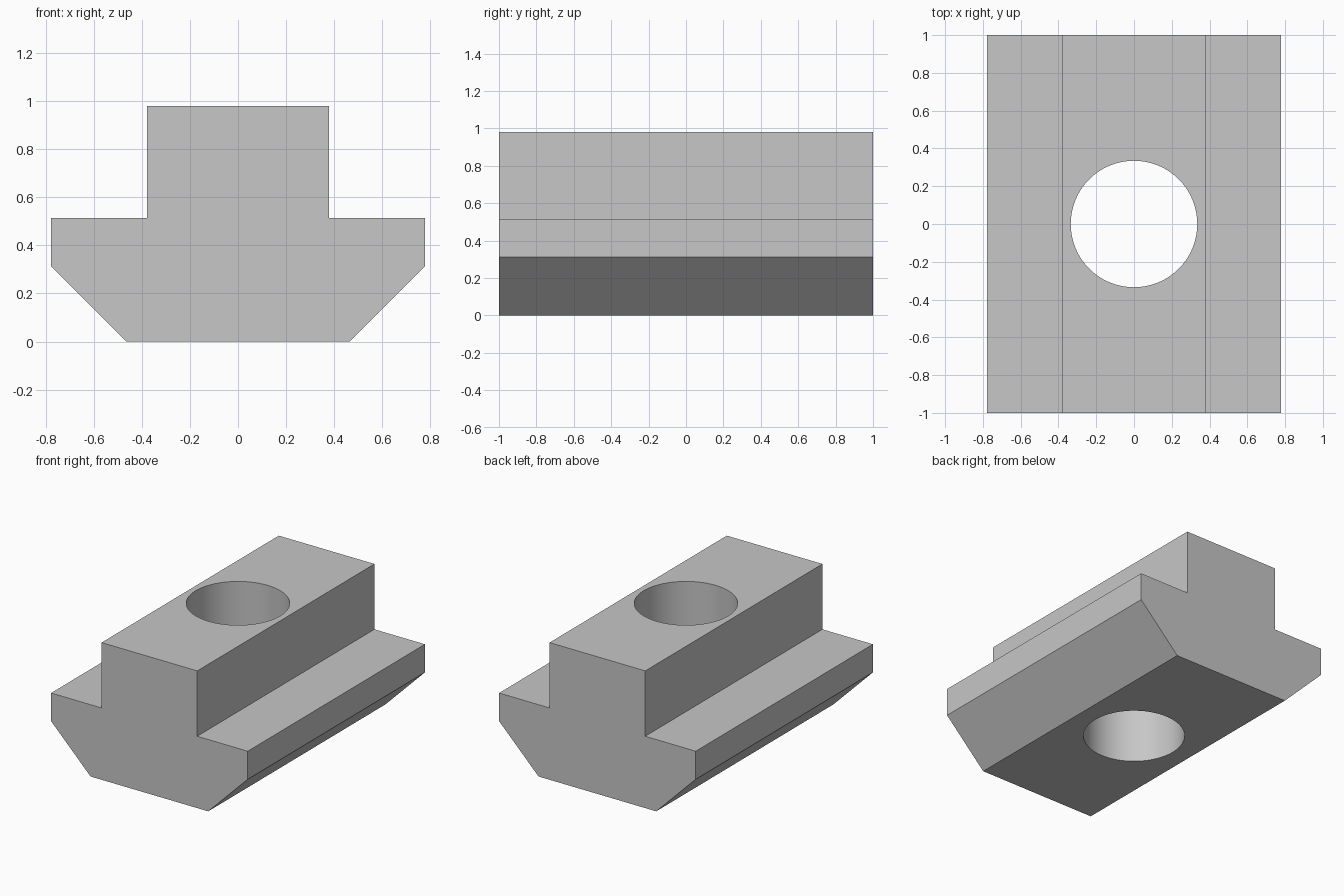
import bpy
import bmesh
from math import radians

LENGTH = 2.0
HOLE_RADIUS = 0.335

default = bpy.data.objects.get("Cube")
if default:
    bpy.data.objects.remove(default, do_unlink=True)

# Plain grey metal
steel = bpy.data.materials.new("grey steel")
steel.use_nodes = True
grey = (0.57, 0.57, 0.57, 1.0)
steel.diffuse_color = grey
steel.node_tree.nodes["Principled BSDF"].inputs["Base Color"].default_value = grey


def add_object(name, bm):
    bmesh.ops.recalc_face_normals(bm, faces=bm.faces)
    mesh = bpy.data.meshes.new(name)
    bm.to_mesh(mesh)
    bm.free()
    mesh.materials.append(steel)
    obj = bpy.data.objects.new(name, mesh)
    bpy.context.collection.objects.link(obj)
    return obj


# Nut body: half profile (x, z) mirrored, then extruded along y
half = [(0.465, 0), (0.777, 0.312), (0.777, 0.513), (0.378, 0.513), (0.378, 0.98)]
profile = half + [(-x, z) for x, z in reversed(half)]
bm = bmesh.new()
face = bm.faces.new([bm.verts.new((x, -LENGTH / 2, z)) for x, z in profile])
extruded = bmesh.ops.extrude_face_region(bm, geom=[face])["geom"]
bmesh.ops.translate(bm, vec=(0, LENGTH, 0),
                    verts=[v for v in extruded if isinstance(v, bmesh.types.BMVert)])
body = add_object("slot_nut_body", bm)

# Vertical through hole
bm = bmesh.new()
bmesh.ops.create_cone(bm, cap_ends=True, segments=64, radius1=HOLE_RADIUS,
                      radius2=HOLE_RADIUS, depth=3)
cutter = add_object("hole_cutter", bm)
cutter.hide_render = True

cut = body.modifiers.new("through_hole", "BOOLEAN")
cut.operation = "DIFFERENCE"
cut.solver = "EXACT"
cut.object = cutter

bpy.ops.object.select_all(action="DESELECT")
body.select_set(True)
bpy.context.view_layer.objects.active = body
bpy.ops.object.modifier_apply(modifier=cut.name)
bpy.data.objects.remove(cutter, do_unlink=True)

# Smooth bore wall, crisp outer edges
bpy.ops.object.shade_smooth_by_angle(angle=radians(30))
